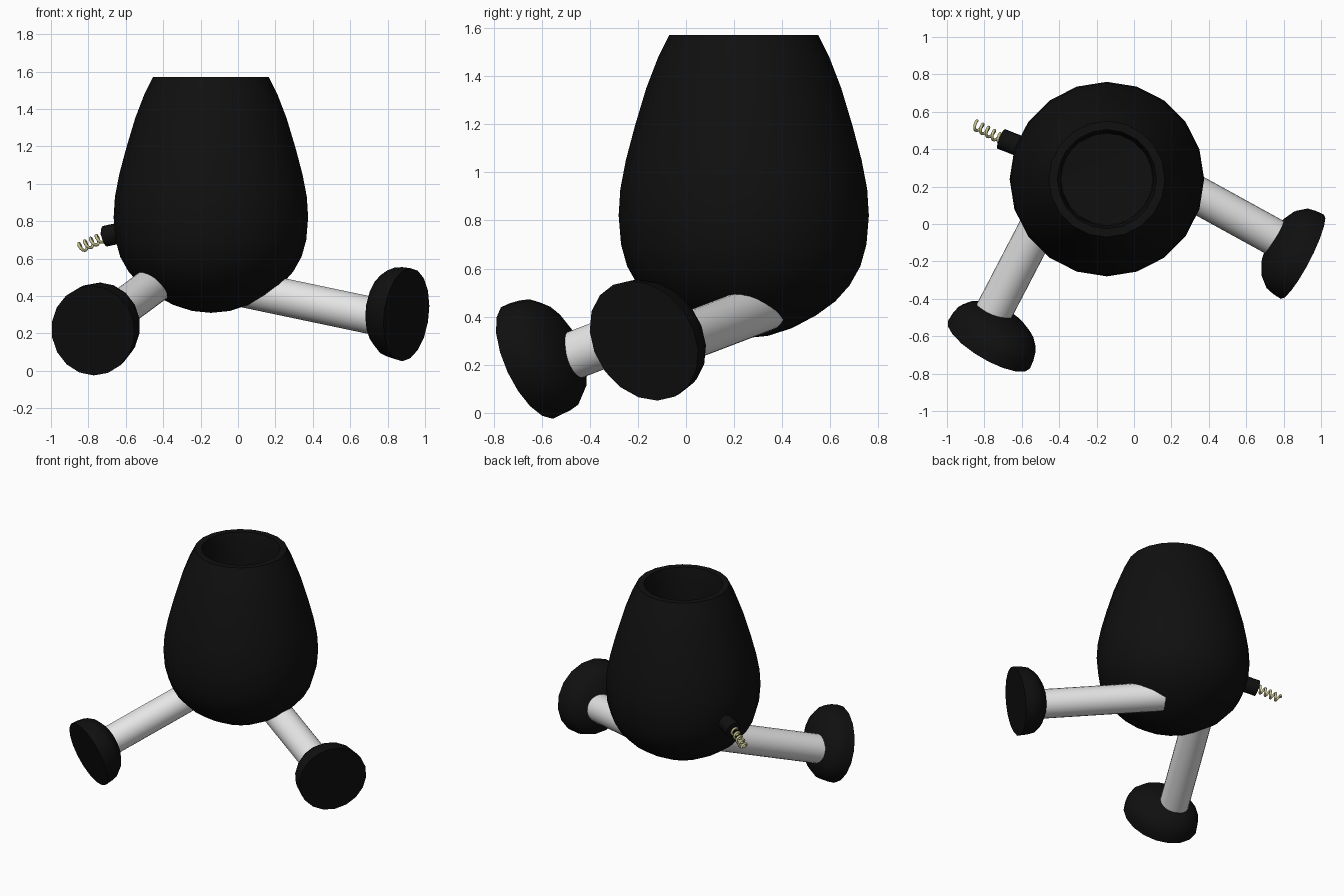
import bpy, bmesh, math
from mathutils import Vector, Matrix

cube = bpy.data.objects.get("Cube")
if cube:
    bpy.data.objects.remove(cube)


def material(name, color):
    mat = bpy.data.materials.new(name)
    mat.use_nodes = True
    mat.diffuse_color = (*color, 1)
    mat.node_tree.nodes["Principled BSDF"].inputs["Base Color"].default_value = (*color, 1)
    return mat


black = material("soft black", (0.005, 0.005, 0.005))
white = material("off white", (0.8, 0.8, 0.8))
brass = material("pale brass", (0.58, 0.56, 0.28))


def frame(origin, x_axis, y_axis, z_axis):
    rot = Matrix((x_axis, y_axis, z_axis)).transposed().to_4x4()
    return Matrix.Translation(origin) @ rot


def lathe(name, profile, sides, mat, matrix, stretch=(1, 1), angle=40):
    """Spin (radius, height) points about local z; zero radius makes a pole."""
    bm = bmesh.new()
    rings = []
    for r, h in profile:
        count = sides if r > 0 else 1
        rings.append([bm.verts.new((r * stretch[0] * math.cos(math.tau * i / sides),
                                    r * stretch[1] * math.sin(math.tau * i / sides), h))
                      for i in range(count)])
    for a, b in zip(rings, rings[1:]):
        for i in range(sides):
            j = (i + 1) % sides
            quad = [a[i % len(a)], a[j % len(a)], b[j % len(b)], b[i % len(b)]]
            bm.faces.new(list(dict.fromkeys(quad)))
    bmesh.ops.recalc_face_normals(bm, faces=bm.faces)
    mesh = bpy.data.meshes.new(name)
    bm.to_mesh(mesh)
    bm.free()
    mesh.materials.append(mat)
    obj = bpy.data.objects.new(name, mesh)
    obj.matrix_world = matrix
    bpy.context.collection.objects.link(obj)
    bpy.ops.object.select_all(action="DESELECT")
    obj.select_set(True)
    bpy.context.view_layer.objects.active = obj
    bpy.ops.object.shade_smooth_by_angle(angle=math.radians(angle))
    return obj


def tube(name, start, end, radius, sides, mat):
    start, end = Vector(start), Vector(end)
    d = end - start
    rot = d.to_track_quat("Z", "Y").to_matrix().to_4x4()
    profile = [(0, 0), (radius, 0), (radius, d.length), (0, d.length)]
    return lathe(name, profile, sides, mat, Matrix.Translation(start) @ rot)


# Egg-shaped pot with an open, recessed top
pot = [(0, 0.31), (0.1, 0.32), (0.2, 0.352), (0.3, 0.405), (0.38, 0.463), (0.44, 0.53),
       (0.485, 0.61), (0.51, 0.7), (0.52, 0.82), (0.513, 0.93), (0.49, 1.05),
       (0.453, 1.19), (0.405, 1.35), (0.355, 1.48), (0.31, 1.57),
       (0.265, 1.57), (0.25, 1.5), (0.245, 1.32), (0, 1.3)]
lathe("pot_body", pot, 20, black, Matrix.Translation((-0.145, 0.24, 0)))

# Legs with domed feet: the flat sole is square to the leg, toes lean inward
dome = [(0, 0), (1, 0), (0.985, 0.05), (0.945, 0.095), (0.8, 0.14), (0.55, 0.175), (0, 0.195)]


def leg_and_foot(side, start, direction, sole):
    d = Vector(direction).normalized()
    start, sole = Vector(start), Vector(sole)
    reach = (sole - start).dot(d) - 0.1
    tube(side + "_leg", start, start + d * reach, 0.1, 24, white)
    up = (Vector((0, 0, 1)) - d * d.z).normalized()
    out = Vector((-d.y, d.x, 0)).normalized()
    if out.x * d.x < 0:
        out = -out
    toe = (up - out).normalized()
    lathe(side + "_foot", dome, 18, black, frame(sole, toe, (-d).cross(toe), -d),
          stretch=(0.27, 0.235))


leg_and_foot("left", (0.03, 0.326, 0.439), (1, -0.55, -0.21), (0.9, -0.175, 0.3))
leg_and_foot("right", (-0.376, 0.25, 0.515), (-0.52, -1, -0.385), (-0.775, -0.645, 0.215))

# Tail: short socket and a coiled wire
socket_end = Vector((-0.71, 0.455, 0.72))
tube("tail_socket", (-0.57, 0.4, 0.75), socket_end, 0.056, 16, black)

axis = Vector((-0.14, 0.075, -0.065))
turn = axis.to_track_quat("Z", "Y")
curve = bpy.data.curves.new("tail_spring", "CURVE")
curve.dimensions = "3D"
curve.bevel_depth = 0.008
curve.bevel_resolution = 2
curve.use_fill_caps = True
steps, turns = 72, 4.5
line = curve.splines.new("POLY")
line.points.add(steps)
for i, point in enumerate(line.points):
    t = i / steps
    a = math.tau * turns * t
    local = Vector((0.024 * math.cos(a), 0.024 * math.sin(a), 0))
    point.co = (*(socket_end + axis * t + turn @ local), 1)
line.use_smooth = True
curve.materials.append(brass)
spring = bpy.data.objects.new("tail_spring", curve)
bpy.context.collection.objects.link(spring)
